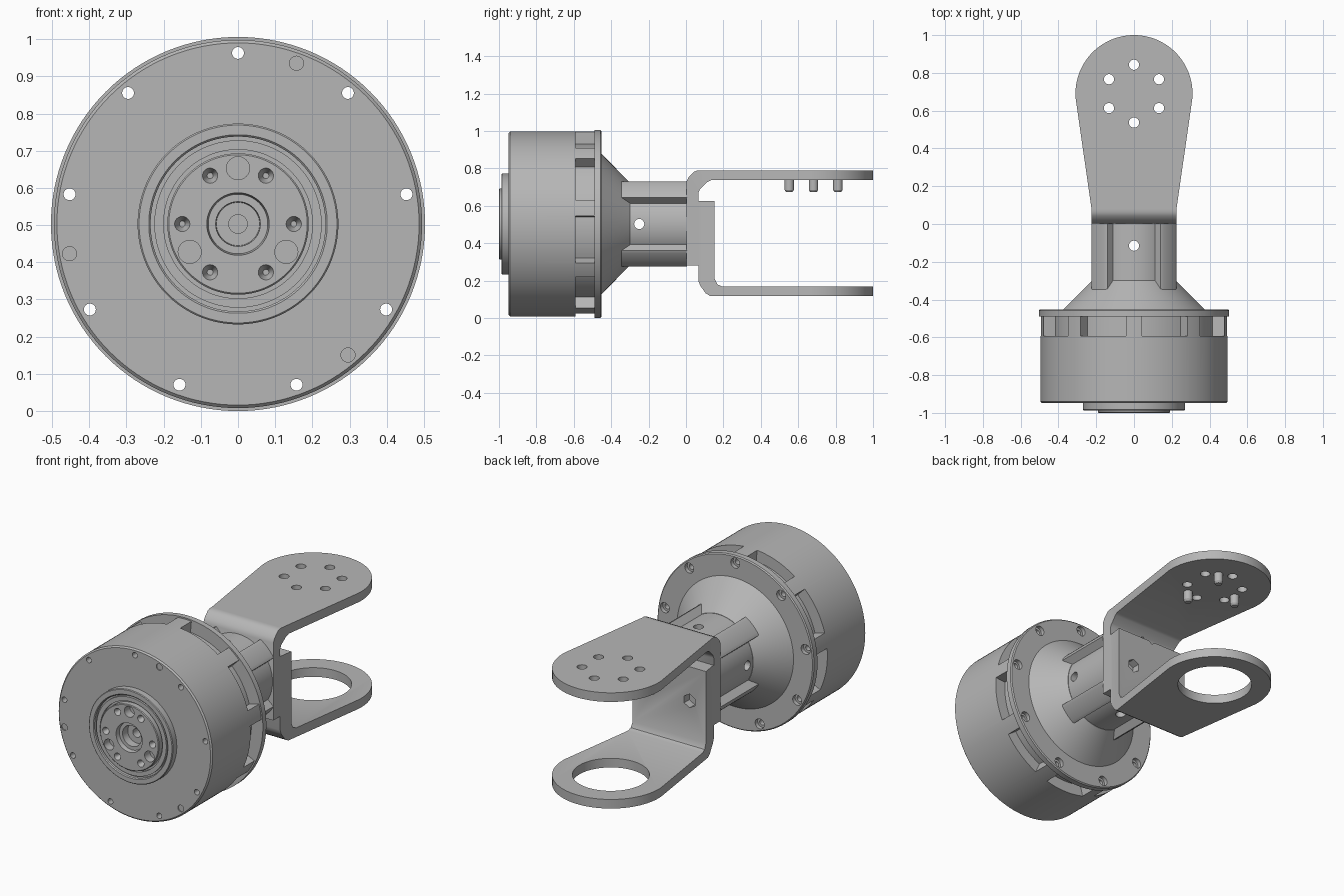
import bpy, bmesh
from math import sin, cos, pi, radians
from mathutils import Matrix, Vector

cube = bpy.data.objects.get("Cube")
if cube:
    bpy.data.objects.remove(cube)

CZ = 0.503          # height of the main axis
END_Y = 0.69        # centre of the rounded bracket ends

grey = bpy.data.materials.new("machined_grey")
grey.use_nodes = True
grey.diffuse_color = (0.47, 0.47, 0.47, 1)
grey.node_tree.nodes["Principled BSDF"].inputs["Base Color"].default_value = (0.47, 0.47, 0.47, 1)


def make(name, bm):
    bmesh.ops.recalc_face_normals(bm, faces=bm.faces)
    mesh = bpy.data.meshes.new(name)
    bm.to_mesh(mesh)
    bm.free()
    mesh.materials.append(grey)
    obj = bpy.data.objects.new(name, mesh)
    bpy.context.scene.collection.objects.link(obj)
    return obj


def smooth(obj):
    obj.data.polygons.foreach_set("use_smooth", [True] * len(obj.data.polygons))
    obj.data.set_sharp_from_angle(angle=radians(28))


def boolean(obj, cutter, operation="DIFFERENCE"):
    """Bake a boolean into the object and drop the cutter."""
    mod = obj.modifiers.new("cut", "BOOLEAN")
    mod.operation, mod.solver, mod.object = operation, "EXACT", cutter
    cutter.hide_render = True
    bpy.context.view_layer.update()
    graph = bpy.context.evaluated_depsgraph_get()
    mesh = bpy.data.meshes.new_from_object(obj.evaluated_get(graph))
    obj.modifiers.clear()
    obj.data = mesh
    bpy.data.objects.remove(cutter)


def lathe(name, profile, steps=128):
    """Turn (radius, y) points round the main axis."""
    bm = bmesh.new()
    verts = [bm.verts.new((r, y, CZ)) for r, y in profile]
    edges = [bm.edges.new(pair) for pair in zip(verts, verts[1:])]
    bmesh.ops.spin(bm, geom=verts + edges, cent=(0, 0, CZ), axis=(0, 1, 0),
                   angle=2 * pi, steps=steps, use_merge=True)
    bmesh.ops.remove_doubles(bm, verts=bm.verts, dist=1e-5)
    return make(name, bm)


def prisms(name, outlines, offset):
    """Extrude each closed outline of 3D points by an offset."""
    bm = bmesh.new()
    for points in outlines:
        face = bm.faces.new([bm.verts.new(p) for p in points])
        new = bmesh.ops.extrude_face_region(bm, geom=[face], use_keep_orig=True)["geom"]
        bmesh.ops.translate(bm, vec=offset, verts=[v for v in new if isinstance(v, bmesh.types.BMVert)])
    return make(name, bm)


def rods(name, starts, axis, length, r1, r2=None, sides=32):
    """Cylinders or cones that begin at each start and run along the axis."""
    axis = Vector(axis)
    turn = axis.to_track_quat("Z", "Y").to_matrix().to_4x4()
    bm = bmesh.new()
    for start in starts:
        place = Matrix.Translation(Vector(start) + axis * length / 2) @ turn
        bmesh.ops.create_cone(bm, cap_ends=True, segments=sides, radius1=r1,
                              radius2=r1 if r2 is None else r2, depth=length, matrix=place)
    return make(name, bm)


def ring(radius, y, first, count):
    """Points spaced evenly round the main axis, first angle in degrees."""
    angles = [radians(first + 360 * i / count) for i in range(count)]
    return [(radius * cos(a), y, CZ + radius * sin(a)) for a in angles]


Y = (0, 1, 0)

# Motor housing: stepped hub, drum, flange and cone in one turned body
housing = lathe("motor_housing", [
    (0, -.88), (.025, -.88), (.025, -.93), (.058, -.93), (.06, -.975), (.08, -.975),
    (.084, -1), (.186, -1), (.19, -.996), (.19, -.965), (.2, -.965), (.2, -.98),
    (.225, -.98), (.225, -.965), (.235, -.965), (.235, -.982), (.24, -.987), (.266, -.987),
    (.27, -.983), (.27, -.948), (.487, -.948), (.495, -.94), (.495, -.49), (.503, -.49),
    (.503, -.458), (.497, -.452), (.375, -.452), (.222, -.3), (0, -.3)])

# Windows between the nine screw posts
windows = []
for post in range(9):
    angles = [radians(90 + post * 40 + 5 + 3 * i) for i in range(11)]
    points = [(r, a) for r, arc in ((.43, angles), (.52, angles[::-1])) for a in arc]
    windows.append([(r * cos(a), -.592, CZ + r * sin(a)) for r, a in points])
boolean(housing, prisms("window_cutter", windows, (0, .102, 0)))

# Screw holes, countersinks, dimples and hub holes
boolean(housing, rods("screw_cutter", ring(.46, -1.1, 90, 9), Y, 1, .016, sides=24))
boolean(housing, rods("sink_cutter", ring(.46, -.475, 90, 9), Y, .1, .029, sides=24))
boolean(housing, rods("dimple_cutter", ring(.46, -.96, 70, 3), Y, .018, .019, sides=24))
boolean(housing, rods("large_hub_cutter", ring(.15, -1.01, 90, 3), Y, .06, .031))
boolean(housing, rods("small_hub_cutter", ring(.15, -1.01, 0, 6)[:1]
                      + [p for i, p in enumerate(ring(.15, -1.01, 0, 6)) if i], Y, .045, .024, .008))
smooth(housing)

# Neck: round tube with four corner lobes
outline = []
for i in range(180):
    a = 2 * pi * i / 180
    c, s = abs(cos(a)), abs(sin(a))
    lobe = min(.268, .226 / max(c, s))
    radius = lobe if min(c, s) * lobe > .138 else .22
    outline.append((radius * cos(a), -.42, CZ + radius * sin(a)))
neck = prisms("neck", [outline], (0, .425, 0))
boolean(neck, rods("vertical_pin_cutter", [(0, -.115, 0)], (0, 0, 1), 1, .027))
boolean(neck, rods("cross_pin_cutter", [(-.5, -.25, CZ)], (1, 0, 0), 1, .027))
smooth(neck)


def bracket(name, side):
    """Bent plate: side profile trimmed to the tapered, round-ended outline."""
    plate = prisms(name, [[(-.4, y, z) for y, z in side]], (.8, 0, 0))
    arc = [radians(-4 + 188 * i / 64) for i in range(65)]
    trim = [(-.225, .08, -.1), (-.225, -.1, -.1), (.225, -.1, -.1), (.225, .08, -.1)]
    trim += [(.31 * cos(a), END_Y + .31 * sin(a), -.1) for a in arc]
    boolean(plate, prisms("outline_trim", [trim], (0, 0, 1.2)), "INTERSECT")
    return plate


# Upper bracket with its six holes
upper = bracket("upper_bracket", [
    (.003, .28), (.003, .73), (.014, .753), (.042, .782), (.062, .79), (1.1, .79),
    (1.1, .737), (.135, .737), (.115, .728), (.075, .69), (.066, .67), (.066, .28)])
spots = [(.153 * cos(radians(30 + 60 * i)), END_Y + .153 * sin(radians(30 + 60 * i)), .6)
         for i in range(6)]
boolean(upper, rods("plate_hole_cutter", spots, (0, 0, 1), .4, .027))

# Lower bracket with its large opening
lower = bracket("lower_bracket", [
    (.066, .627), (.066, .2), (.075, .175), (.105, .133), (.13, .117), (1.1, .117),
    (1.1, .17), (.19, .17), (.168, .18), (.153, .21), (.153, .627)])
boolean(lower, rods("opening_cutter", [(0, END_Y, 0)], (0, 0, 1), .4, .203, sides=96))

# Hexagonal fastener pockets in the bracket backs
boolean(upper, rods("upper_pocket_cutter", ring(.15, .03, 90, 3)[:1], Y, .2, .04, sides=6))
boolean(lower, rods("lower_pocket_cutter", ring(.15, .105, 90, 3), Y, .2, .04, sides=6))
smooth(upper)
smooth(lower)

# Three locating pins under the upper bracket
for i in range(3):
    a = radians(180 + 120 * i)
    x, y = .15 * cos(a), END_Y - .008 + .15 * sin(a)
    smooth(rods("locating_pin", [(x, y, .745)], (0, 0, -1), .06, .025))
    smooth(rods("locating_pin_tip", [(x, y, .685)], (0, 0, -1), .012, .025, .017))
